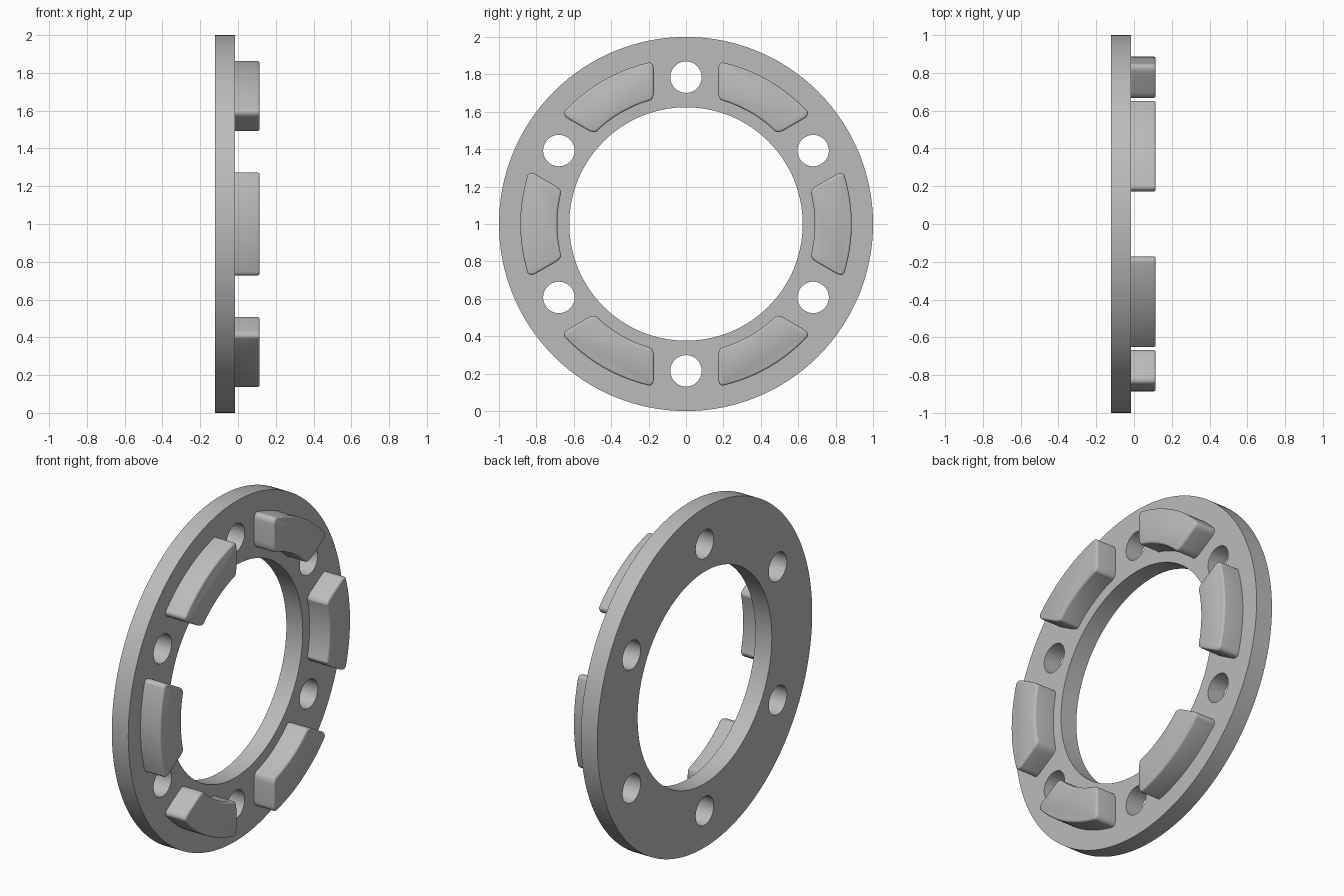
import bpy, bmesh
from math import sin, cos, asin, pi, radians
from mathutils import Matrix

default = bpy.data.objects.get("Cube")
if default:
    bpy.data.objects.remove(default, do_unlink=True)

BACK, FACE, TIP = -0.122, -0.015, 0.115      # levels along the ring axis (x)
CENTRE_Z = 1.0

grey = bpy.data.materials.new("plain grey")
grey.use_nodes = True
colour = (0.5, 0.5, 0.5, 1)
grey.diffuse_color = colour
grey.node_tree.nodes["Principled BSDF"].inputs["Base Color"].default_value = colour


def make_object(name, bm):
    bmesh.ops.recalc_face_normals(bm, faces=bm.faces)
    mesh = bpy.data.meshes.new(name)
    bm.to_mesh(mesh)
    bm.free()
    mesh.materials.append(grey)
    obj = bpy.data.objects.new(name, mesh)
    obj.location.z = CENTRE_Z
    bpy.context.collection.objects.link(obj)
    return obj


def select_only(obj):
    bpy.ops.object.select_all(action='DESELECT')
    obj.select_set(True)
    bpy.context.view_layer.objects.active = obj


def add_cylinder(bm, radius, x0, x1, segments, y=0, z=0):
    place = Matrix.Translation(((x0 + x1) / 2, y, z)) @ Matrix.Rotation(pi / 2, 4, 'Y')
    bmesh.ops.create_cone(bm, cap_ends=True, segments=segments, radius1=radius,
                          radius2=radius, depth=x1 - x0, matrix=place)


# Flange ring: disc with the bore and six bolt holes cut through
bm = bmesh.new()
add_cylinder(bm, 1.0, BACK, FACE, 128)
ring = make_object("flange_ring", bm)

bm = bmesh.new()
add_cylinder(bm, 0.624, BACK - 0.1, FACE + 0.1, 128)
for i in range(6):
    a = radians(30 + 60 * i)
    add_cylinder(bm, 0.084, BACK - 0.1, FACE + 0.1, 40, 0.785 * cos(a), 0.785 * sin(a))
cutter = make_object("hole_cutter", bm)
cutter.hide_render = True

cut = ring.modifiers.new("holes", 'BOOLEAN')
cut.operation = 'DIFFERENCE'
cut.solver = 'EXACT'
cut.object = cutter
select_only(ring)
bpy.ops.object.modifier_apply(modifier=cut.name)
bpy.data.objects.remove(cutter, do_unlink=True)
bpy.ops.object.shade_smooth_by_angle(angle=radians(30))


# Raised lug: arc block whose ends run parallel to the neighbouring hole lines
def make_lug(name, centre):
    def arc(radius, steps=20):
        half = radians(30) - asin(0.172 / radius)
        return [(radius * cos(centre + half * t), radius * sin(centre + half * t))
                for t in (2 * k / steps - 1 for k in range(steps + 1))]

    inner, outer = arc(0.688), arc(0.886)
    outline = outer + inner[::-1]
    corner_ids = (0, len(outer) - 1, len(outer), len(outline) - 1)
    bm = bmesh.new()
    base = bm.faces.new([bm.verts.new((FACE - 0.002, y, z)) for y, z in outline])
    corners = [base.verts[i] for i in corner_ids]
    # round the four corners of the outline before raising it
    bmesh.ops.bevel(bm, geom=corners, offset=0.04, segments=6, profile=0.5,
                    affect='VERTICES', clamp_overlap=False)
    top = bmesh.ops.extrude_face_region(bm, geom=bm.faces[:], use_keep_orig=True)["geom"]
    bmesh.ops.translate(bm, verts=[v for v in top if isinstance(v, bmesh.types.BMVert)],
                        vec=(TIP - FACE + 0.002, 0, 0))
    # soften the rim of the tip
    rim = [e for e in bm.edges if all(v.co.x > TIP - 0.001 for v in e.verts)]
    bmesh.ops.bevel(bm, geom=rim, offset=0.012, segments=3, profile=0.5,
                    affect='EDGES', clamp_overlap=False)
    lug = make_object(name, bm)
    select_only(lug)
    bpy.ops.object.shade_smooth_by_angle(angle=radians(35))


for i in range(6):
    make_lug(f"lug_{i + 1}", radians(60 * i))
